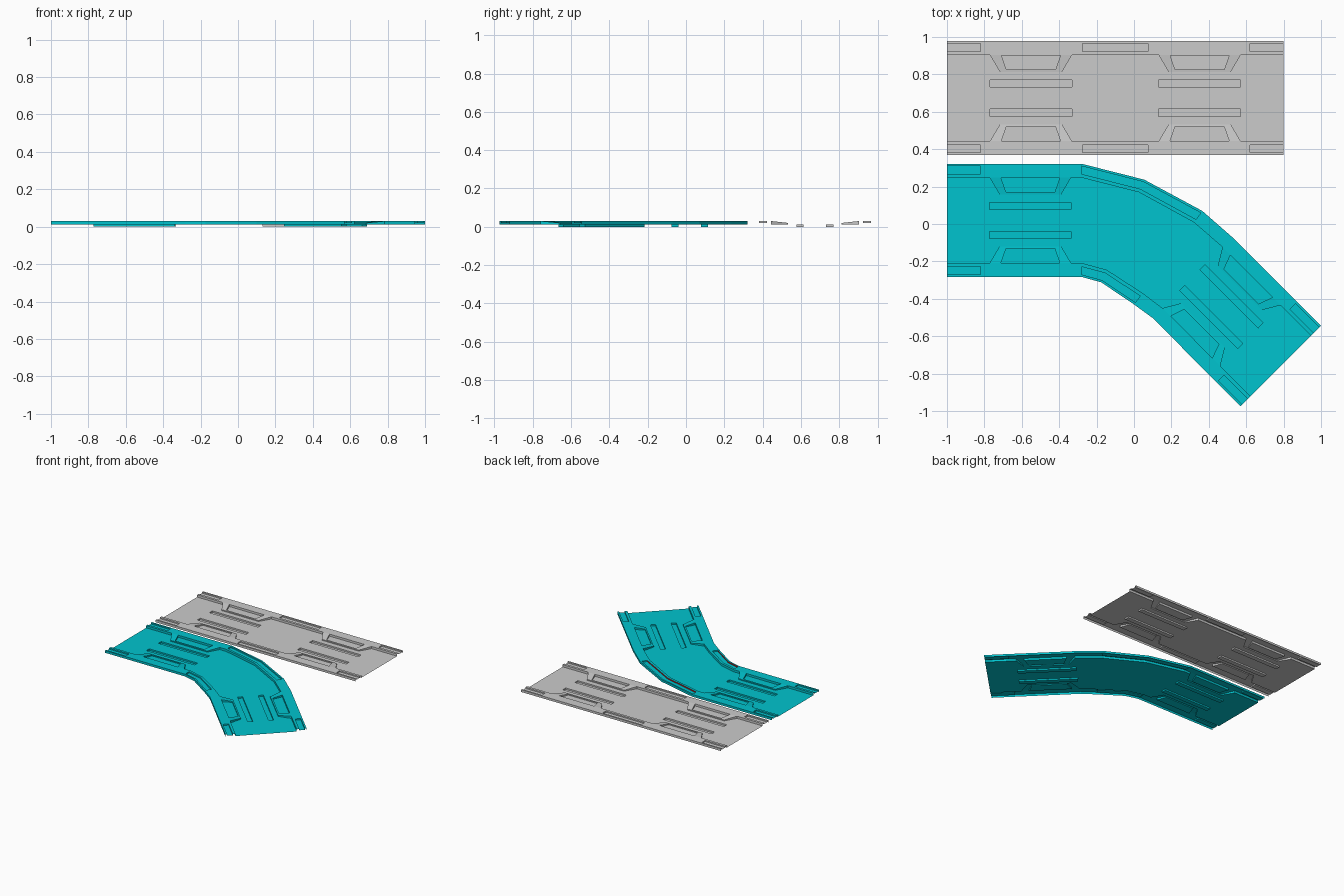
import bpy, bmesh
from mathutils import Vector

if "Cube" in bpy.data.objects:
    bpy.data.objects.remove(bpy.data.objects["Cube"])

FLOOR, TOP, RIM, SLOT = 0.012, 0.03, 0.02, 0.02
MID = -0.1            # lengthwise symmetry plane of a tile
HALF = 0.305


def quarter_faces():
    """One quarter of the pressed sheet, a = distance from the middle, v = from the centreline."""
    faces = []

    def loft(a, b, closed=False):
        n = len(a)
        for i in range(n if closed else n - 1):
            j = (i + 1) % n
            faces.append([a[i], a[j], b[j], b[i]])

    def flat(a0, a1, v0, v1, z):
        faces.append([(a0, v0, z), (a1, v0, z), (a1, v1, z), (a0, v1, z)])

    def wall(path, z0, z1, closed=False):
        loft([(*p, z0) for p in path], [(*p, z1) for p in path], closed)

    # floor with a long groove
    flat(0, .9, 0, .059, FLOOR)
    flat(0, .232, .059, .097, FLOOR)
    flat(.67, .9, .059, .097, FLOOR)
    flat(.232, .67, .059, .097, 0)
    wall([(.232, .059), (.232, .097), (.67, .097), (.67, .059)], 0, FLOOR, True)
    step = [(0, .23), (.232, .23), (.285, .14), (.617, .14), (.67, .23), (.9, .23)]
    faces.append([(0, .097, FLOOR), (.9, .097, FLOOR)] + [(*p, FLOOR) for p in reversed(step)])

    # step up to the border, with the sloped trapezoid lug
    def lug_z(v):
        return TOP - (.23 - v) / .09 * (TOP - RIM)
    upper = [(a, v, lug_z(v)) for a, v in step]
    loft([(*p, FLOOR) for p in step], upper)

    # trapezoid pocket in the lug
    pocket = [(a, v, lug_z(v)) for a, v in [(.293, .229), (.32, .152), (.582, .152), (.609, .229)]]
    low = [(a, v, FLOOR + .001) for a, v, z in pocket]
    loft(upper[1:5], pocket, True)
    loft(low[::-1], pocket[::-1], True)
    faces.append(low)

    # border with recessed slots, and the outer skirt
    flat(0, .9, .23, .25, TOP)
    flat(.175, .72, .25, .292, TOP)
    flat(0, .9, .292, HALF, TOP)
    flat(0, .175, .25, .292, SLOT)
    flat(.72, .9, .25, .292, SLOT)
    wall([(0, .292), (.175, .292), (.175, .25), (0, .25)], SLOT, TOP)
    wall([(.9, .25), (.72, .25), (.72, .292), (.9, .292)], SLOT, TOP)
    wall([(.9, HALF), (0, HALF)], FLOOR, TOP)
    return faces


# stations of the bend: u, inner edge point, outer edge point
STATIONS = [
    (-1.0, (-1, -.283), (-1, .322)),
    (-.275, (-.28, -.283), (-.28, .322)),
    (-.1, (-.175, -.312), (.055, .237)),
    (.075, (.0, -.43), (.365, .07)),
    (.132, (.10, -.503), (.525, -.07)),
    (.8, (.57, -.975), (1.0, -.545)),
]


def straight(u, v):
    return Vector((u, v + .673))


def bent(u, v):
    for s, e in zip(STATIONS, STATIONS[1:]):
        if u <= e[0] + 1e-5:
            break
    t = (u - s[0]) / (e[0] - s[0])
    inner = Vector(s[1]).lerp(Vector(e[1]), t)
    outer = Vector(s[2]).lerp(Vector(e[2]), t)
    return inner.lerp(outer, (v + HALF) / (2 * HALF))


def build(name, warp, mats):
    bm = bmesh.new()
    quarter = quarter_faces()
    for sx in (1, -1):
        for sy in (1, -1):
            for f in quarter:
                pts = [(MID + sx * a, sy * v, z) for a, v, z in f]
                if sx * sy < 0:
                    pts.reverse()
                bm.faces.new([bm.verts.new(p) for p in pts])
    bmesh.ops.remove_doubles(bm, verts=bm.verts, dist=1e-5)
    for s in STATIONS[1:-1]:
        bmesh.ops.bisect_plane(bm, geom=bm.verts[:] + bm.edges[:] + bm.faces[:], dist=1e-5,
                               plane_co=(s[0], 0, 0), plane_no=(1, 0, 0))
    # red side walls of the middle slots
    if len(mats) > 1:
        for f in bm.faces:
            if all(abs(v.co.x - MID) < .177 and v.co.z > .019 for v in f.verts) and any(
                    all(abs(v.co.y - y) < 1e-4 for v in f.verts) for y in (.25, -.292)):
                f.material_index = 1
    for v in bm.verts:
        v.co.x, v.co.y = warp(v.co.x, v.co.y)
    me = bpy.data.meshes.new(name)
    bm.to_mesh(me)
    bm.free()
    for m in mats:
        me.materials.append(m)
    ob = bpy.data.objects.new(name, me)
    bpy.context.collection.objects.link(ob)


def material(name, color):
    m = bpy.data.materials.new(name)
    m.diffuse_color = color
    m.use_nodes = True
    m.node_tree.nodes["Principled BSDF"].inputs["Base Color"].default_value = m.diffuse_color
    return m


build("straight_panel", straight, [])
build("curved_panel", bent, [material("cyan", (0.0, 0.55, 0.62, 1)),
                             material("red", (0.6, 0.01, 0.01, 1))])
